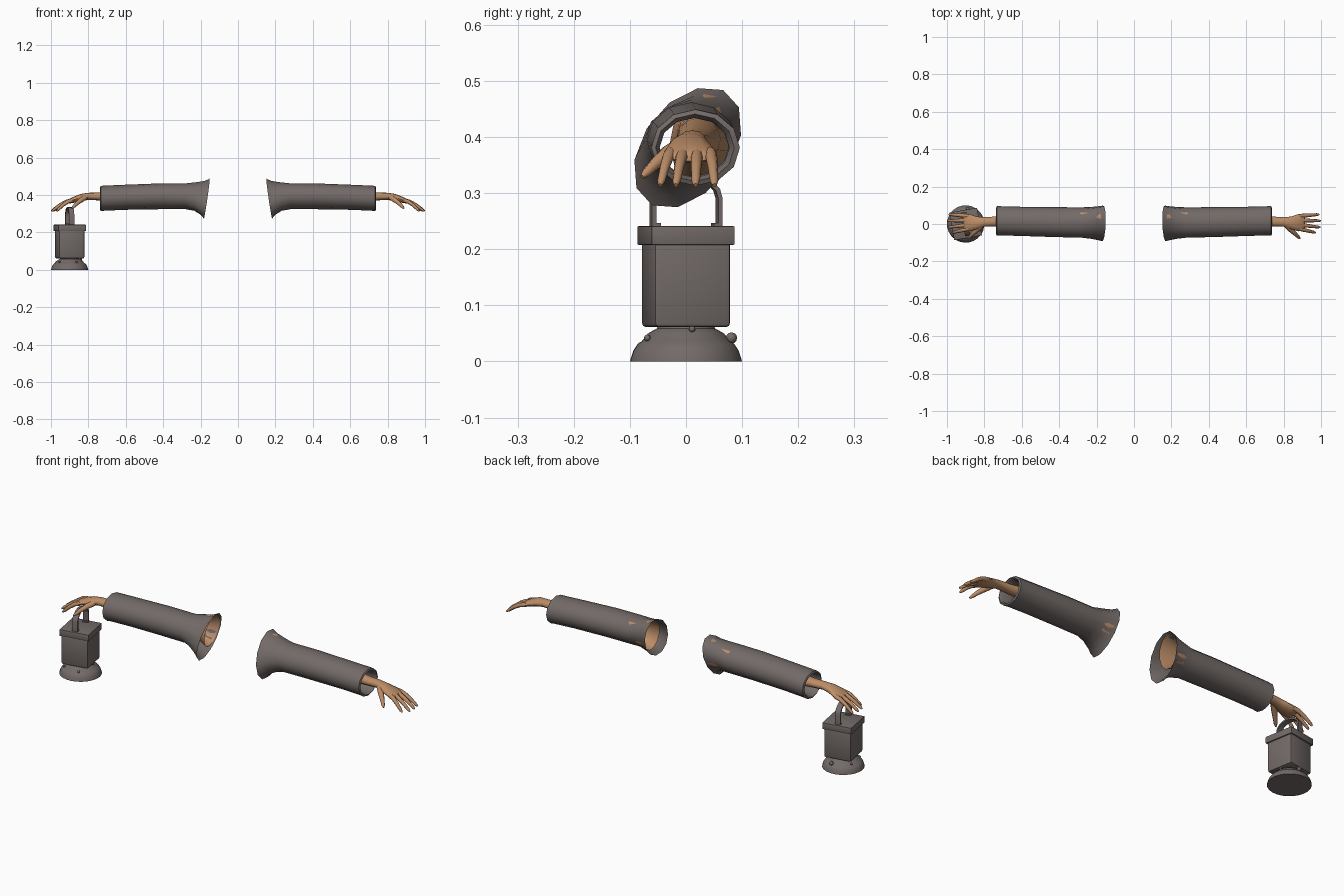
import bpy, bmesh, math
from math import sin, cos, pi, radians
from mathutils import Vector, Matrix

if "Cube" in bpy.data.objects:
    bpy.data.objects.remove(bpy.data.objects["Cube"])


def material(name, rgb):
    m = bpy.data.materials.new(name)
    m.diffuse_color = (*rgb, 1)
    m.use_nodes = True
    m.node_tree.nodes["Principled BSDF"].inputs["Base Color"].default_value = m.diffuse_color
    return m


GREY = material("warm_grey", (0.17, 0.145, 0.137))
SKIN = material("skin", (0.50, 0.265, 0.135))


def finish(bm, name, mat, angle=40, mirror=False):
    bmesh.ops.recalc_face_normals(bm, faces=bm.faces)
    me = bpy.data.meshes.new(name)
    bm.to_mesh(me)
    bm.free()
    me.materials.append(mat)
    me.shade_smooth()
    me.set_sharp_from_angle(angle=radians(angle))
    ob = bpy.data.objects.new(name, me)
    bpy.context.collection.objects.link(ob)
    if mirror:
        ob.modifiers.new("Mirror", 'MIRROR').use_axis = (True, False, False)
    return ob


def skin_rings(bm, rings, cap_start=False, cap_end=False):
    """Bridge successive rings of points into a tube."""
    rows = [[bm.verts.new(p) for p in r] for r in rings]
    n = len(rows[0])
    for a, b in zip(rows, rows[1:]):
        for i in range(n):
            bm.faces.new((a[i], a[(i + 1) % n], b[(i + 1) % n], b[i]))
    if cap_start:
        bm.faces.new(rows[0])
    if cap_end:
        bm.faces.new(rows[-1])


def cross_ring(x, cy, cz, ry, rz, n=12, lean=0, dip=0, slant=0):
    """Ellipse across x, optionally skewed in y, z and x."""
    out = []
    for i in range(n):
        c, s = cos(2 * pi * i / n), sin(2 * pi * i / n)
        out.append((x - slant * s, cy + ry * c + lean * s, cz + rz * s + dip * c))
    return out


def finger(bm, path, radii, n=8):
    """Tapered tube perpendicular to its path."""
    pts = [Vector(p) for p in path]
    rings = []
    for i, p in enumerate(pts):
        d = (pts[min(i + 1, len(pts) - 1)] - pts[max(i - 1, 0)]).normalized()
        u = d.cross(Vector((0, 0, 1))).normalized()
        v = u.cross(d)
        rings.append([p + radii[i] * (u * cos(2 * pi * k / n) + v * sin(2 * pi * k / n))
                      for k in range(n)])
    skin_rings(bm, rings, True, True)


# Sleeves: flared shoulder opening, straight tube, cuff folded inward
bm = bmesh.new()
skin_rings(bm, [
    cross_ring(0.167, 0.003, 0.381, 0.095, 0.106, lean=0.018, dip=0.022, slant=0.016),
    cross_ring(0.19, 0.004, 0.385, 0.091, 0.090, lean=0.014, dip=0.016, slant=0.010),
    cross_ring(0.23, 0.006, 0.392, 0.085, 0.076, lean=0.008, dip=0.008, slant=0.004),
    cross_ring(0.28, 0.008, 0.393, 0.081, 0.069),
    cross_ring(0.42, 0.010, 0.393, 0.080, 0.069),
    cross_ring(0.60, 0.014, 0.388, 0.078, 0.067),
    cross_ring(0.715, 0.017, 0.383, 0.078, 0.067),
    cross_ring(0.733, 0.017, 0.381, 0.079, 0.068),
    cross_ring(0.737, 0.016, 0.381, 0.070, 0.060),
    cross_ring(0.725, 0.015, 0.381, 0.062, 0.053),
    cross_ring(0.66, 0.014, 0.383, 0.062, 0.053),
])
finish(bm, "sleeves", GREY, 50, mirror=True)

# Arms running through the sleeves and widening into palms
bm = bmesh.new()
skin_rings(bm, [
    cross_ring(0.172, 0.032, 0.400, 0.061, 0.080, dip=0.012, slant=0.012),
    cross_ring(0.22, 0.034, 0.400, 0.054, 0.066),
    cross_ring(0.32, 0.030, 0.400, 0.046, 0.050),
    cross_ring(0.55, 0.022, 0.396, 0.040, 0.038),
    cross_ring(0.66, 0.017, 0.394, 0.034, 0.028),
    cross_ring(0.74, 0.013, 0.392, 0.027, 0.021),
    cross_ring(0.80, 0.011, 0.393, 0.025, 0.019),
    cross_ring(0.84, 0.006, 0.386, 0.034, 0.020),
    cross_ring(0.88, 0.007, 0.374, 0.046, 0.016),
    cross_ring(0.905, 0.009, 0.366, 0.045, 0.012),
    cross_ring(0.915, 0.009, 0.363, 0.038, 0.006),
], cap_end=True)
finish(bm, "arms", SKIN, 60, mirror=True)

# Four fingers and a thumb on each hand: knuckle y, tip x, tip y
bm = bmesh.new()
for y0, tx, ty in ((-0.026, 0.970, -0.046), (-0.004, 0.995, -0.018),
                   (0.020, 0.998, 0.017), (0.043, 0.990, 0.051)):
    L = tx - 0.885
    path = [(0.885 + L * t, y0 + (ty - y0) * t, z)
            for t, z in ((0, 0.372), (0.3, 0.364), (0.6, 0.346), (0.9, 0.322), (1, 0.314))]
    finger(bm, path, (0.011, 0.0105, 0.009, 0.0075, 0.004))
finger(bm, [(0.815, -0.008, 0.388), (0.84, -0.032, 0.372), (0.862, -0.053, 0.354),
            (0.88, -0.071, 0.336), (0.887, -0.078, 0.329)],
       (0.014, 0.014, 0.011, 0.008, 0.004))
finish(bm, "fingers", SKIN, 60, mirror=True)

# Lantern placement
PLACE = Matrix.Translation((-0.9, 0, 0)) @ Matrix.Rotation(radians(10), 4, 'Z')


def box(name, side, z0, z1, bevel):
    bm = bmesh.new()
    bmesh.ops.create_cube(bm, size=1, matrix=Matrix.Translation((0, 0, (z0 + z1) / 2))
                          @ Matrix.Diagonal((side, side, z1 - z0, 1)))
    bmesh.ops.bevel(bm, geom=bm.edges[:], offset=bevel, segments=2,
                    affect='EDGES', profile=0.5)
    bm.transform(PLACE)
    return finish(bm, name, GREY, 35)


box("lantern_body", 0.138, 0.061, 0.225, 0.008)
box("lantern_cap", 0.150, 0.208, 0.241, 0.002)

# Round stepped base
bm = bmesh.new()
skin_rings(bm, [[(r * cos(2 * pi * i / 24), r * sin(2 * pi * i / 24), z) for i in range(24)]
                for r, z in ((0.1, 0), (0.099, 0.005), (0.094, 0.020), (0.085, 0.033),
                             (0.079, 0.036), (0.068, 0.050), (0.052, 0.059), (0.050, 0.066))],
           True, True)
bm.transform(PLACE)
finish(bm, "lantern_base", GREY, 35)

# Small knobs around the base
bm = bmesh.new()
for deg, r, z, size in ((0, 0.062, 0.058, 0.006), (72, 0.082, 0.042, 0.010),
                        (144, 0.078, 0.042, 0.006), (216, 0.078, 0.042, 0.006),
                        (288, 0.078, 0.042, 0.006)):
    a = radians(deg)
    bmesh.ops.create_uvsphere(bm, u_segments=8, v_segments=6, radius=size, matrix=PLACE
                              @ Matrix.Translation((r * cos(a), r * sin(a), z)))
finish(bm, "base_knobs", GREY, 60)

# Arched strap handle
bm = bmesh.new()
arc = [(-0.060, 0.238, -1, 0), (-0.060, 0.29, -1, 0)]
for k in range(1, 8):
    a = pi - pi * k / 8
    arc.append((0.060 * cos(a), 0.29 + 0.042 * sin(a), cos(a), sin(a)))
arc += [(0.060, 0.29, 1, 0), (0.060, 0.238, 1, 0)]
skin_rings(bm, [[(w, y + ny * t, z + nz * t) for w, t in
                 ((-0.014, -0.004), (0.014, -0.004), (0.014, 0.004), (-0.014, 0.004))]
                for y, z, ny, nz in arc], True, True)
# Feet of the handle
for s in (-1, 1):
    bmesh.ops.create_cube(bm, size=1, matrix=Matrix.Translation((0, s * 0.056, 0.243))
                          @ Matrix.Diagonal((0.028, 0.016, 0.008, 1)))
bm.transform(PLACE)
finish(bm, "lantern_handle", GREY, 35)
